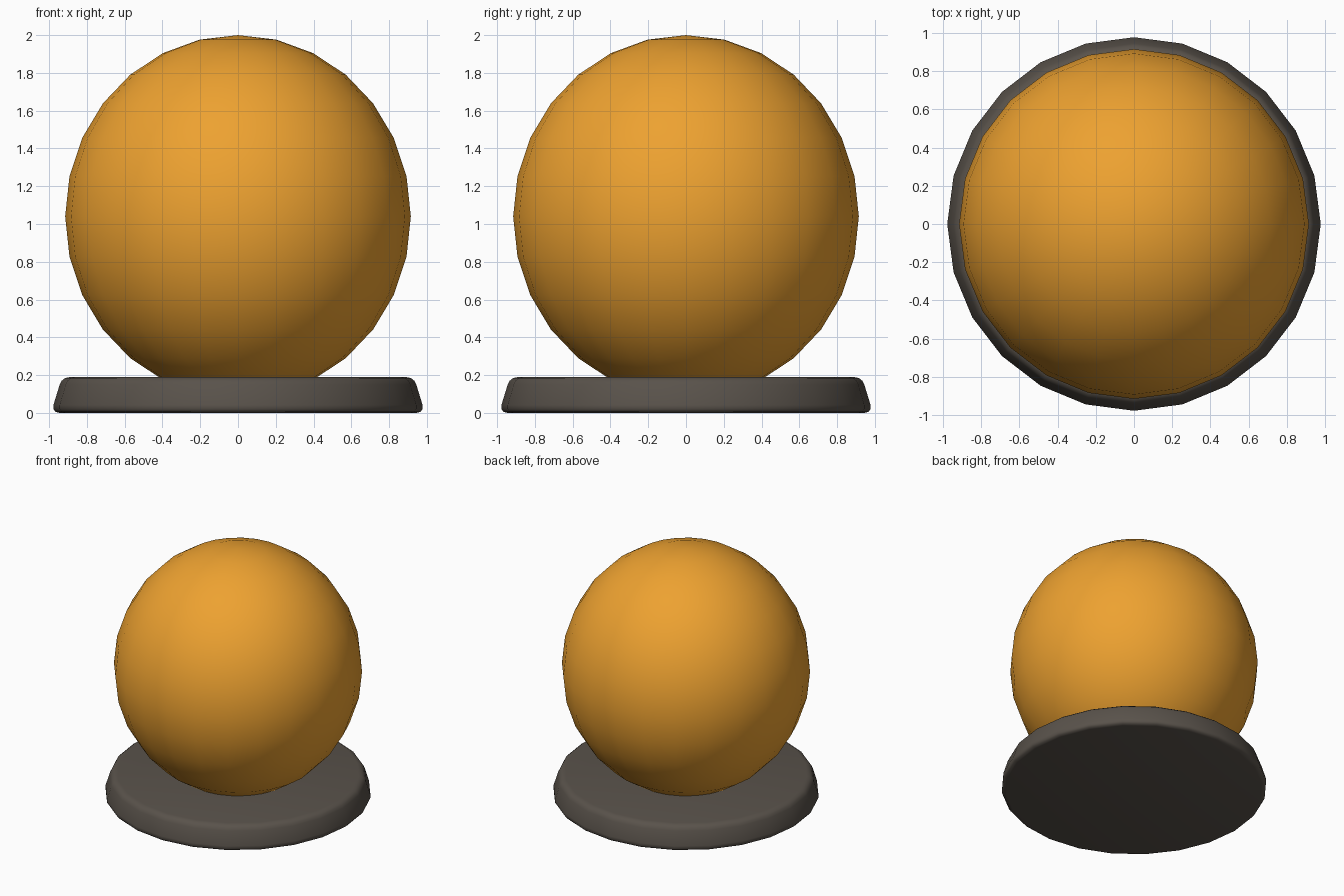
import bpy, bmesh, math
from mathutils import Matrix

if "Cube" in bpy.data.objects:
    bpy.data.objects.remove(bpy.data.objects["Cube"])

SEGMENTS = 24


def add_object(name, bm, colour):
    bmesh.ops.recalc_face_normals(bm, faces=bm.faces)
    mesh = bpy.data.meshes.new(name)
    bm.to_mesh(mesh)
    bm.free()
    obj = bpy.data.objects.new(name, mesh)
    bpy.context.collection.objects.link(obj)
    mat = bpy.data.materials.new(name + "_colour")
    mat.diffuse_color = colour
    mat.use_nodes = True
    mat.node_tree.nodes["Principled BSDF"].inputs["Base Color"].default_value = mat.diffuse_color
    mesh.materials.append(mat)
    bpy.ops.object.select_all(action='DESELECT')
    obj.select_set(True)
    bpy.context.view_layer.objects.active = obj
    bpy.ops.object.shade_smooth_by_angle(angle=math.radians(40))
    return obj


# Slightly tall globe, sunk a little into the base
bm = bmesh.new()
bmesh.ops.create_uvsphere(
    bm, u_segments=SEGMENTS, v_segments=14, radius=1,
    matrix=Matrix.Translation((0, 0, 1.04)) @ Matrix.Diagonal((0.915, 0.915, 0.96, 1)))
add_object("globe", bm, (0.85, 0.36, 0.03, 1))

# Tapered disc base with rounded rims: (radius, height)
profile = [(0.945, 0.0), (0.967, 0.006), (0.977, 0.02), (0.977, 0.042),
           (0.944, 0.15), (0.934, 0.17), (0.916, 0.184), (0.89, 0.19)]
bm = bmesh.new()
rings = []
for r, z in profile:
    rings.append([bm.verts.new((r * math.cos(a), r * math.sin(a), z))
                  for a in (2 * math.pi * i / SEGMENTS for i in range(SEGMENTS))])
for low, high in zip(rings, rings[1:]):
    for i in range(SEGMENTS):
        j = (i + 1) % SEGMENTS
        bm.faces.new((low[i], low[j], high[j], high[i]))
bm.faces.new(rings[0][::-1])
bm.faces.new(rings[-1])
add_object("base", bm, (0.1, 0.085, 0.07, 1))
